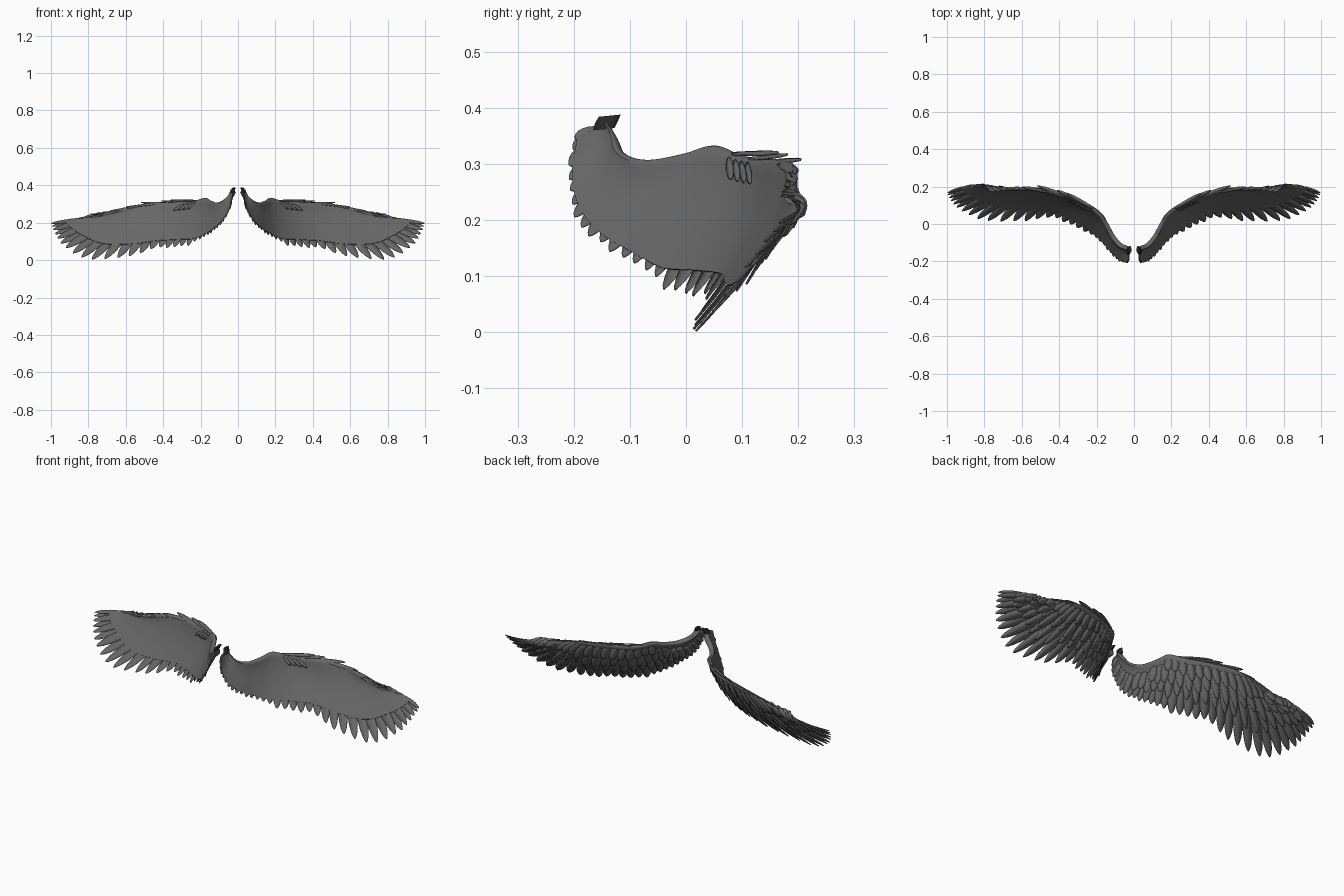
import bpy, bmesh, math, random
from mathutils import Vector

if "Cube" in bpy.data.objects:
    bpy.data.objects.remove(bpy.data.objects["Cube"])

random.seed(4)

# Wing stations from root to tip: leading edge point, feather tip point
LEAD = [(.025, -.138, .372), (.04, -.122, .345), (.072, -.108, .318), (.11, -.065, .306),
        (.145, 0, .318), (.175, .052, .333), (.24, .10, .315), (.33, .14, .31),
        (.43, .172, .308), (.51, .19, .30), (.58, .185, .283), (.68, .178, .255), (.74, .175, .238)]
TRAIL = [(.03, -.20, .345), (.043, -.212, .275), (.075, -.20, .215), (.12, -.165, .165),
         (.17, -.11, .125), (.24, -.055, .09), (.34, 0, .075), (.46, .03, .055),
         (.62, .015, .018), (.81, .02, .008), (.93, .075, .075), (.98, .125, .145), (.998, .165, .196)]
LAST = len(LEAD) - 1


def material(name, value):
    m = bpy.data.materials.new(name)
    m.diffuse_color = (value, value, value, 1)
    m.use_nodes = True
    m.node_tree.nodes["Principled BSDF"].inputs["Base Color"].default_value = m.diffuse_color
    return m


GREY = material("dark_grey_feather", .135)
BLACK = material("black_root", .02)


def spline(points, t):
    """Smooth curve through the stations."""
    i = min(int(t), LAST - 1)
    f = t - i
    a, b, c, d = (Vector(points[min(max(k, 0), LAST)]) for k in (i - 1, i, i + 1, i + 2))
    return .5 * (2 * b + (c - a) * f + (2 * a - 5 * b + 4 * c - d) * f * f
                 + (3 * b - a - 3 * c + d) * f ** 3)


def surface(t, v):
    """Wing sheet: t runs along the span, v from leading edge to feather tips."""
    t = min(max(t, 0), LAST)
    p = spline(LEAD, t).lerp(spline(TRAIL, t), v)
    bulge = .028 * min(max((t - 4) / 4, 0), 1)
    p.y += bulge * 4 * v * (1 - v)
    return p


def frame(t, v):
    """Point, span direction and rearward normal of the sheet."""
    span = surface(t + .05, v) - surface(t - .05, v)
    chord = surface(t, v + .02) - surface(t, v - .02)
    normal = span.cross(chord).normalized()
    return surface(t, v), chord.cross(normal).normalized(), normal


def finish(name, bm, mat, thickness=0):
    for vert in bm.verts:
        vert.co.z = max(vert.co.z, 0)
    bmesh.ops.recalc_face_normals(bm, faces=bm.faces)
    mesh = bpy.data.meshes.new(name)
    bm.to_mesh(mesh)
    bm.free()
    mesh.materials.append(mat)
    ob = bpy.data.objects.new(name, mesh)
    bpy.context.collection.objects.link(ob)
    if thickness:
        mod = ob.modifiers.new("thickness", 'SOLIDIFY')
        mod.thickness = thickness
        mod.offset = 0
    ob.modifiers.new("other_side", 'MIRROR').use_mirror_merge = False
    bpy.ops.object.select_all(action='DESELECT')
    ob.select_set(True)
    bpy.context.view_layer.objects.active = ob
    bpy.ops.object.shade_smooth_by_angle(angle=math.radians(40))


def skin(bm, rows, closed=False):
    """Join rows of points with quads."""
    rows = [[bm.verts.new(p) for p in row] for row in rows]
    n = len(rows[0])
    for a, b in zip(rows, rows[1:]):
        for j in range(n if closed else n - 1):
            k = (j + 1) % n
            bm.faces.new((a[j], a[k], b[k], b[j]))
    return rows


LEAF = [(0, .55), (.3, .9), (.55, 1), (.75, .9), (.88, .66), (.96, .36), (1, .06)]


def sheet_feather(bm, t, v0, v1, half, lift0, lift1):
    """Leaf blade lying on the wing sheet."""
    rows = []
    for s, w in LEAF:
        p, side, normal = frame(t, v0 + (v1 - v0) * s)
        p = p + normal * (lift0 + (lift1 - lift0) * s)
        rows.append([p - side * half * w, p + normal * half * .08, p + side * half * w])
    skin(bm, rows)


def free_feather(bm, base, tip, half, up):
    """Leaf blade between two free points."""
    base, tip = Vector(base), Vector(tip)
    side = (tip - base).cross(Vector(up)).normalized()
    normal = side.cross(tip - base).normalized()
    rows = []
    for s, w in LEAF:
        p = base.lerp(tip, s)
        rows.append([p - side * half * w, p + normal * half * .2, p + side * half * w])
    skin(bm, rows)


# Wing body: thick rounded leading edge thinning toward the feathers
bm = bmesh.new()
rows = []
VS = [0, .015, .04, .08, .14, .22, .35, .5, .65, .8, 1]
for i in range(73):
    t = LAST * i / 72
    end = .9 - .18 * min(max((t - 5) / 4, 0), 1)
    radius = .016 - .011 * t / LAST
    front, back = [], []
    for v in VS:
        p, side, normal = frame(t, v * end)
        if v < .08:
            h = radius * math.sqrt(1 - (1 - v / .08) ** 2)
        else:
            h = .0015 + (radius - .0015) * max(0, 1 - (v - .08) / .4) ** 2
        front.append(p - normal * h)
        back.append(p + normal * h)
    rows.append(front + back[:0:-1])
loops = skin(bm, rows, True)
bm.faces.new(loops[0])
bm.faces.new(loops[-1])
finish("wing_body", bm, GREY)

# Flight feathers along the trailing edge
bm = bmesh.new()
COUNT = 35
for i in range(COUNT):
    t = LAST * i / (COUNT - 1)
    gap = (surface(t + .18, 1) - surface(t - .18, 1)).length
    half = min(max(gap * .58, .011), .025)
    length = 1 if t > 8 else 1 + random.uniform(-.05, .03)
    sheet_feather(bm, t, .35, length, half, .001 + .003 * (i % 2), .002 * (i % 2))
finish("flight_feathers", bm, GREY, .002)

# Layered coverts on the rear of the wing
bm = bmesh.new()
for v0, v1, n, start, lift in ((.25, .74, 22, 3, .008), (.12, .54, 20, 4, .012), (.04, .34, 18, 5, .015)):
    for i in range(n):
        t = start + (LAST - .3 - start) * i / (n - 1)
        sheet_feather(bm, t, v0, v1 + random.uniform(-.06, .06), .019,
                      .004, lift + random.uniform(0, .006))
finish("covert_feathers", bm, GREY, .002)

# Slim feathers lying along the leading edge
bm = bmesh.new()
for t0, t1, rise in ((5.6, 7.3, .010), (6.2, 7.8, .007), (7.2, 9.1, .008),
                     (7.8, 10.2, .006), (8.6, 11, .007), (9.6, 11.8, .005)):
    base, tip = surface(t0, .02), surface(t1, 0)
    tip += Vector((0, .014, rise))
    free_feather(bm, base, tip, .011, (0, -.4, 1))
finish("leading_edge_feathers", bm, GREY, .003)

# Small tuft on the front of the wrist
bm = bmesh.new()
for k in range(4):
    p, side, normal = frame(5.7 + .25 * k, .06)
    tip = surface(6.0 + .28 * k, .2) - normal * .012
    free_feather(bm, p - normal * .010, tip, .008, -normal)
finish("wrist_tuft", bm, GREY, .002)

# Dark stub where the wing would join the body
bm = bmesh.new()
stations = [((.032, -.146, .362), .010, .019), ((.028, -.142, .374), .011, .021),
            ((.022, -.136, .386), .009, .020)]
rows = []
for c, rx, ry in stations:
    rows.append([Vector(c) + Vector((rx * math.cos(a), ry * math.sin(a), .002 * math.sin(a)))
                 for a in (math.tau * k / 14 for k in range(14))])
loops = skin(bm, rows, True)
bm.faces.new(loops[0])
bm.faces.new(loops[-1])
finish("root_cap", bm, BLACK)
